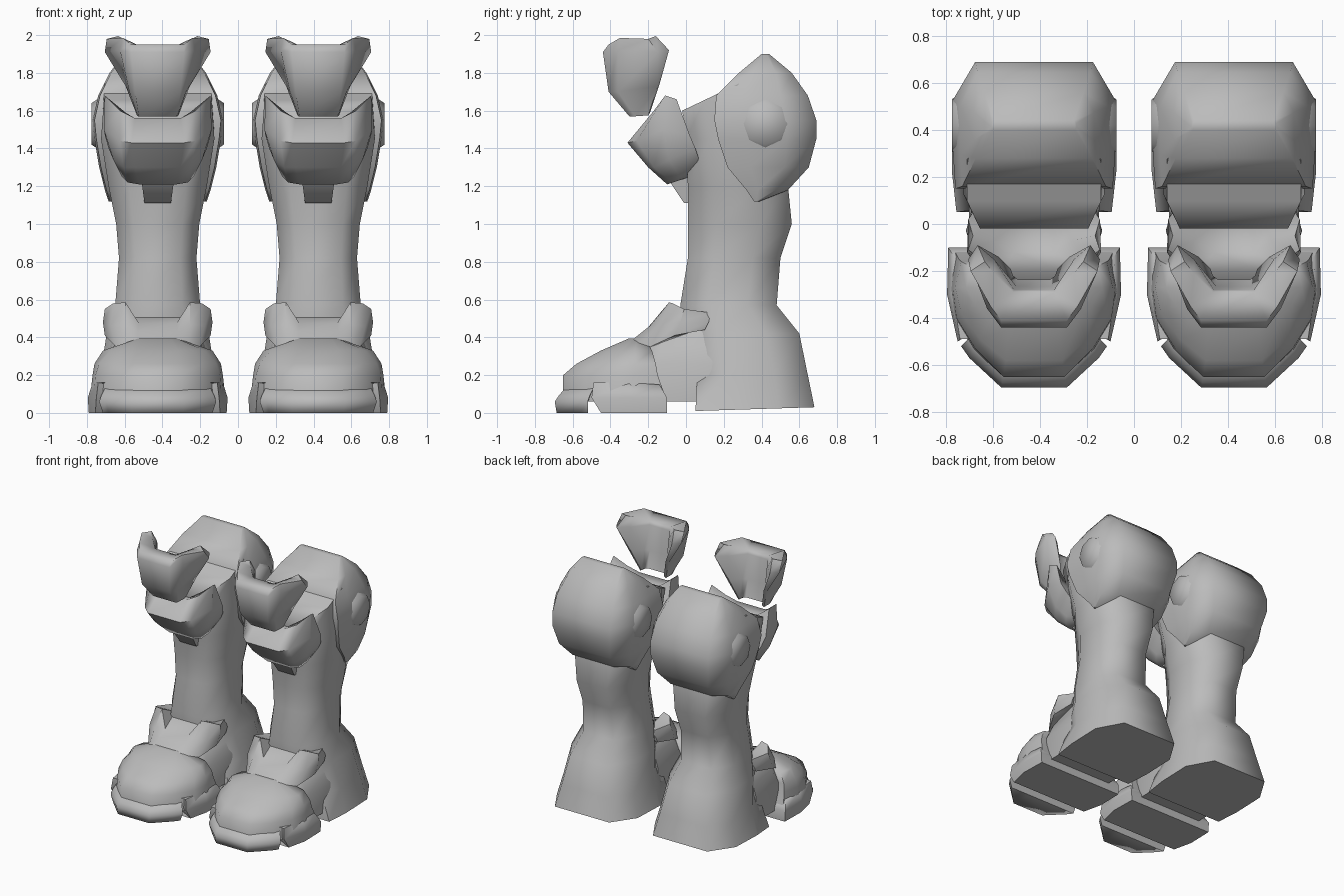
import bpy, bmesh, math

grey = bpy.data.materials.new("plain_grey")
grey.diffuse_color = (0.5, 0.5, 0.5, 1)


def finish(name, bm, offset, angle=65):
    bmesh.ops.recalc_face_normals(bm, faces=bm.faces)
    mesh = bpy.data.meshes.new(name)
    bm.to_mesh(mesh)
    bm.free()
    mesh.materials.append(grey)
    obj = bpy.data.objects.new(name, mesh)
    bpy.context.collection.objects.link(obj)
    obj.location.x = offset
    bpy.ops.object.select_all(action='DESELECT')
    obj.select_set(True)
    bpy.context.view_layer.objects.active = obj
    bpy.ops.object.shade_smooth_by_angle(angle=math.radians(angle))
    return obj


def loft(name, rings, offset, angle=65):
    """Solid skin between half outlines (x, y, z), each mirrored across x = 0."""
    bm = bmesh.new()
    loops = []
    for half in rings:
        full = list(half) + [(-x, y, z) for x, y, z in reversed(half)]
        loops.append([bm.verts.new(p) for p in full])
    n = len(loops[0])
    for a, b in zip(loops, loops[1:]):
        for i in range(n):
            j = (i + 1) % n
            bm.faces.new((a[i], a[j], b[j], b[i]))
    caps = [bm.faces.new(loops[0]), bm.faces.new(loops[-1])]
    bmesh.ops.triangulate(bm, faces=caps)
    return finish(name, bm, offset, angle)


def flat(z, points):
    return [(x, y, z) for x, y in points]


def limb(z, yf, yb, front, side, back, rise=0.0):
    """Rounded cross-section; rise lifts the back of the ring."""
    d = yb - yf
    pts = [(front, yf), (side, yf + .28 * d), (side, yf + .7 * d), (back, yb)]
    return [(x, y, z + rise * (y - yf) / d) for x, y in pts]


def build(side, cx):
    def named(part):
        return side + "_" + part

    # shin flowing down into the flared heel
    loft(named("shin_and_heel"), [
        limb(0.01, .05, .68, .33, .35, .235, .02),
        limb(.20, .06, .645, .26, .305, .20),
        limb(.42, .00, .60, .18, .27, .16),
        limb(.57, -.03, .48, .13, .225, .13),
        limb(.82, .01, .50, .12, .205, .12),
        limb(1.0, .01, .56, .13, .22, .13),
        limb(1.2, .01, .54, .15, .26, .16),
        limb(1.45, .0, .45, .20, .30, .2),
        limb(1.60, -.02, .40, .23, .285, .18, .20)], cx, 75)

    # rounded calf guard
    calf = [(1.12, .36, .40, .26, .15), (1.18, .32, .54, .28, .18),
            (1.3, .22, .65, .31, .22), (1.45, .17, .69, .335, .25),
            (1.55, .15, .69, .345, .25), (1.68, .16, .645, .315, .24),
            (1.8, .28, .56, .255, .21), (1.9, .40, .44, .18, .17)]
    loft(named("calf_guard"),
         [limb(z, yf, yb, w * .97, w, b) for z, yf, yb, w, b in calf], cx)

    # low round bosses on both sides of the calf guard
    for s in (-1, 1):
        bm = bmesh.new()
        bmesh.ops.create_cone(bm, cap_ends=True, segments=8, radius1=.15,
                              radius2=.11, depth=.06)
        for v in bm.verts:
            x, y, z = v.co
            v.co = (s * (z + .32), y + .42, x + 1.53)
        finish(named("boss_inner" if s * cx < 0 else "boss_outer"), bm, cx)

    # floating upper knee pad, a U-shaped shell
    loft(named("upper_knee_pad"), [
        [(.10, -.30, 1.57), (.105, -.27, 1.57), (.11, -.20, 1.575),
         (.10, -.19, 1.59), (.09, -.22, 1.59), (.07, -.235, 1.59)],
        [(.12, -.41, 1.70), (.15, -.36, 1.70), (.17, -.15, 1.73),
         (.15, -.14, 1.74), (.11, -.25, 1.72), (.075, -.265, 1.72)],
        [(.14, -.44, 1.91), (.20, -.36, 1.92), (.28, -.15, 1.91),
         (.24, -.09, 1.92), (.17, -.15, 1.92), (.085, -.28, 1.91)],
        [(.14, -.41, 1.95), (.185, -.35, 1.985), (.27, -.20, 1.98),
         (.21, -.16, 1.995), (.17, -.21, 1.975), (.09, -.29, 1.94)]], cx)

    # lower knee pad with raised horns
    loft(named("lower_knee_pad"), [
        [(.10, -.10, 1.21), (.16, -.07, 1.22), (.19, -.03, 1.25),
         (.225, .07, 1.34), (.14, .06, 1.30), (.07, .02, 1.25)],
        [(.12, -.20, 1.30), (.18, -.17, 1.30), (.235, -.09, 1.34),
         (.26, .05, 1.40), (.15, .05, 1.37), (.07, .01, 1.33)],
        [(.14, -.31, 1.43), (.20, -.26, 1.44), (.285, -.12, 1.50),
         (.28, .02, 1.47), (.17, .02, 1.46), (.08, .0, 1.43)],
        [(.12, -.20, 1.56), (.20, -.17, 1.60), (.28, -.11, 1.68),
         (.26, -.05, 1.66), (.17, -.07, 1.59), (.09, -.12, 1.54)]], cx)
    loft(named("knee_pad_tab"), [
        flat(1.11, [(.07, -.01), (.07, .04)]),
        flat(1.26, [(.09, -.11), (.09, .06)])], cx)

    # domed toe cap
    loft(named("toe_cap"), [
        flat(.06, [(.13, -.65), (.26, -.53), (.34, -.4), (.36, -.28), (.345, -.10)]),
        flat(.20, [(.13, -.65), (.25, -.53), (.33, -.4), (.345, -.28), (.32, -.15)]),
        flat(.26, [(.12, -.58), (.23, -.49), (.31, -.38), (.335, -.27), (.31, -.16)]),
        flat(.33, [(.11, -.45), (.19, -.41), (.25, -.34), (.29, -.27), (.27, -.18)]),
        flat(.395, [(.07, -.30), (.085, -.295), (.10, -.28), (.10, -.26), (.09, -.22)])],
        cx)

    # toe lip and sole beneath the cap
    loft(named("toe_lip"), [
        flat(.0, [(.135, -.685), (.26, -.56), (.29, -.52), (.12, -.52)]),
        flat(.06, [(.14, -.695), (.275, -.57), (.31, -.52), (.12, -.52)]),
        flat(.09, [(.135, -.675), (.265, -.555), (.30, -.51), (.12, -.5)]),
        flat(.13, [(.13, -.64), (.25, -.53), (.28, -.49), (.12, -.48)])], cx, 85)
    loft(named("side_soles"), [
        flat(.0, [(.06, -.30), (.33, -.45), (.365, -.30), (.36, -.10)]),
        flat(.08, [(.06, -.34), (.325, -.50), (.37, -.30), (.365, -.10)]),
        [(.06, -.34, .12), (.315, -.49, .16), (.345, -.30, .16),
         (.34, -.14, .15)]], cx, 75)

    # midfoot joining toe and heel
    loft(named("midfoot"), [
        flat(.06, [(.22, -.28), (.27, -.16), (.27, .12)]),
        flat(.26, [(.22, -.26), (.27, -.15), (.28, .14)]),
        flat(.36, [(.16, -.24), (.23, -.13), (.25, .14)]),
        flat(.46, [(.10, -.15), (.18, -.07), (.22, .14)])], cx)

    # instep plate wrapping the ankle, notched at the centre
    loft(named("instep_plate"), [
        [(.11, -.28, .39), (.17, -.25, .37), (.22, -.19, .35),
         (.28, -.06, .41), (.25, .10, .44), (.16, .09, .44)],
        [(.105, -.22, .43), (.17, -.18, .47), (.25, -.13, .46),
         (.29, -.03, .48), (.25, .12, .48), (.16, .09, .48)],
        [(.10, -.15, .475), (.17, -.09, .585), (.235, -.07, .58),
         (.28, -.01, .55), (.22, .13, .53), (.15, .05, .52)]], cx, 40)


# matching pair of legs
for side, cx in (("left", -.425), ("right", .425)):
    build(side, cx)
